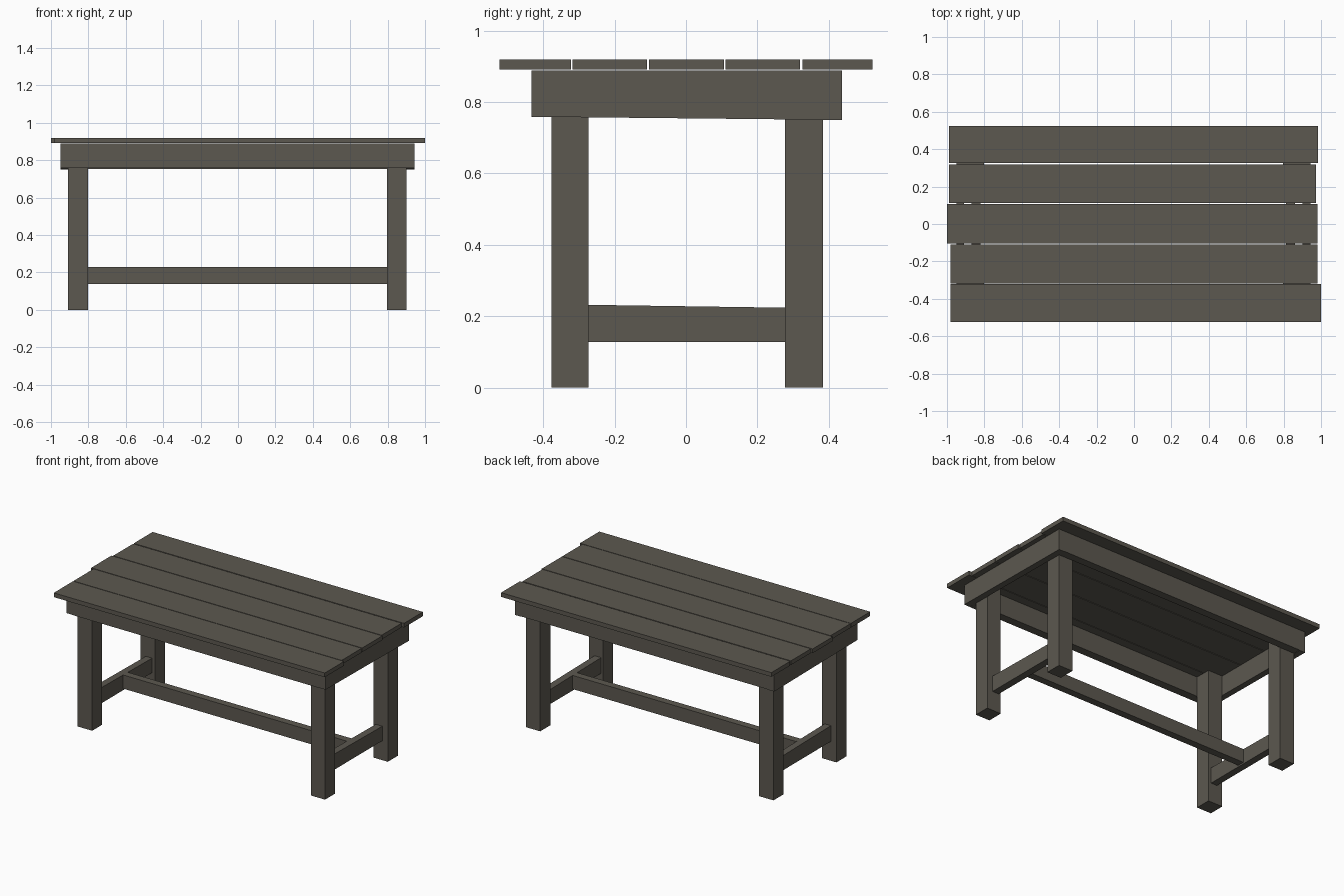
import bpy

if "Cube" in bpy.data.objects:
    bpy.data.objects.remove(bpy.data.objects["Cube"])

wood = bpy.data.materials.new("weathered_wood")
wood.diffuse_color = (0.107, 0.098, 0.08, 1)
wood.use_nodes = True
wood.node_tree.nodes["Principled BSDF"].inputs["Base Color"].default_value = wood.diffuse_color


def board(name, x, y, z, sag=0.0, rise=0.0):
    """Box from (min, max) ranges; sag shifts the bottom, rise the top, at the +y end."""
    verts = [(a, b, c + ((rise if c == z[1] else sag) if b == y[1] else 0))
             for a in x for b in y for c in z]
    faces = [(0, 1, 3, 2), (4, 6, 7, 5), (0, 4, 5, 1),
             (2, 3, 7, 6), (0, 2, 6, 4), (1, 5, 7, 3)]
    mesh = bpy.data.meshes.new(name)
    mesh.from_pydata(verts, [], faces)
    mesh.materials.append(wood)
    obj = bpy.data.objects.new(name, mesh)
    bpy.context.collection.objects.link(obj)


# uneven tabletop planks: (x range, y range)
planks = [((-0.98, 1.0), (-0.523, -0.322)),
          ((-0.98, 0.98), (-0.318, -0.109)),
          ((-1.0, 0.98), (-0.104, 0.106)),
          ((-0.99, 0.972), (0.111, 0.319)),
          ((-0.99, 0.985), (0.326, 0.523))]
for i, (x, y) in enumerate(planks):
    board(f"top_plank_{i + 1}", x, y, (0.891, 0.919))

# legs
for xn, x in (("left", (-0.908, -0.802)), ("right", (0.797, 0.9))):
    for yn, y in (("front", (-0.377, -0.273)), ("back", (0.278, 0.384))):
        board(f"{yn}_{xn}_leg", x, y, (0, 0.888))

# apron frame under the top
board("front_apron", (-0.909, 0.901), (-0.433, -0.378), (0.758, 0.889))
board("back_apron", (-0.909, 0.901), (0.385, 0.437), (0.752, 0.889))
board("left_apron", (-0.95, -0.909), (-0.433, 0.437), (0.759, 0.889), sag=-0.009)
board("right_apron", (0.901, 0.943), (-0.433, 0.437), (0.759, 0.889), sag=-0.009)

# stretchers forming an H between the legs
for xn, x in (("left", (-0.868, -0.822)), ("right", (0.812, 0.86))):
    board(f"{xn}_stretcher", x, (-0.273, 0.278), (0.128, 0.232), rise=-0.008)
board("long_stretcher", (-0.822, 0.812), (-0.024, 0.024), (0.138, 0.228))
